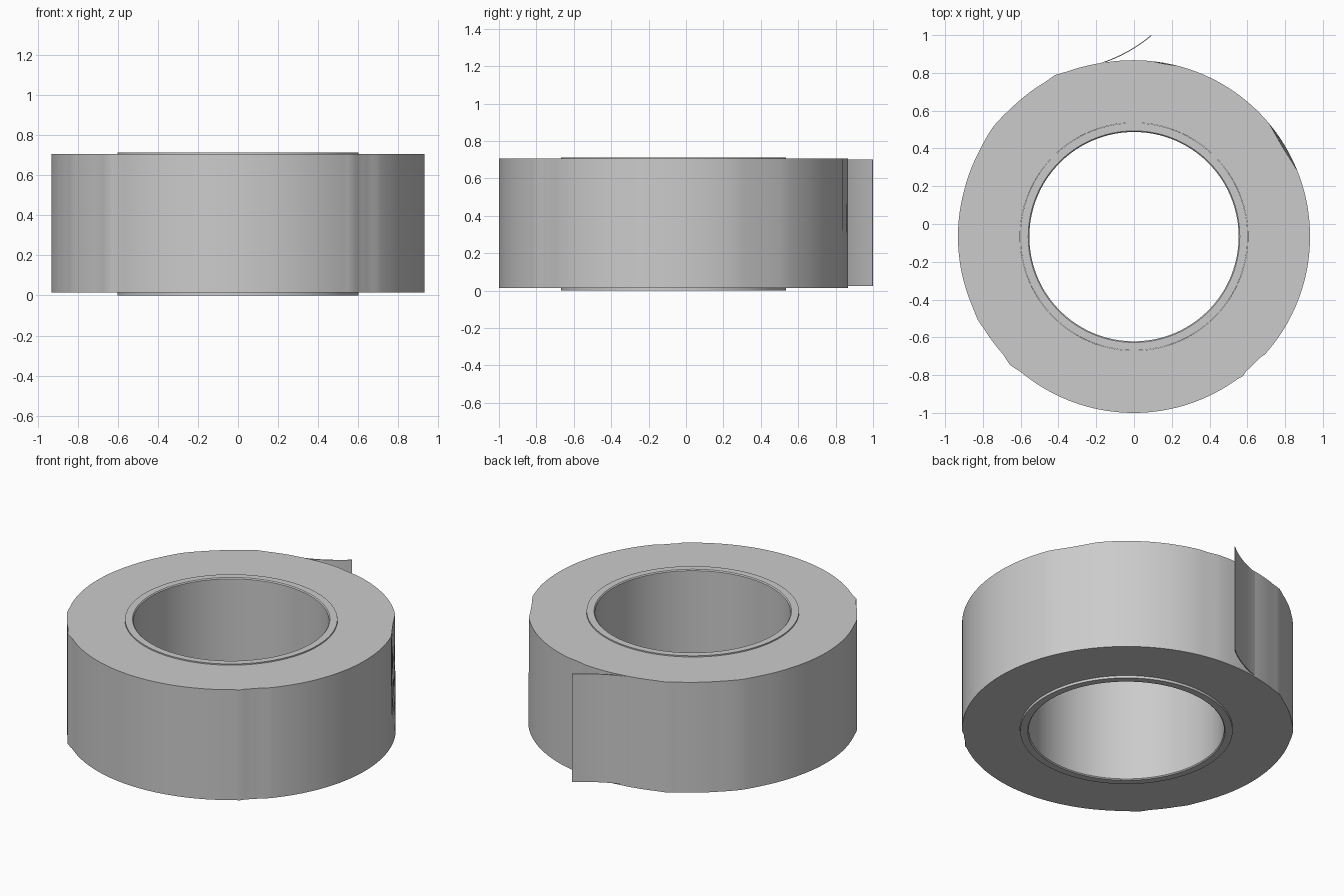
import bpy, bmesh, math

if "Cube" in bpy.data.objects:
    bpy.data.objects.remove(bpy.data.objects["Cube"])

CY = -0.067          # roll centre in y
N = 180              # segments around the roll


def loft_closed(name, rings):
    """Bridge closed rings of points in order, last ring back to the first."""
    bm = bmesh.new()
    loops = [[bm.verts.new(p) for p in ring] for ring in rings]
    for a, b in zip(loops, loops[1:] + loops[:1]):
        n = len(a)
        for i in range(n):
            j = (i + 1) % n
            bm.faces.new((a[i], a[j], b[j], b[i]))
    return finish(name, bm)


def finish(name, bm):
    bmesh.ops.recalc_face_normals(bm, faces=bm.faces)
    me = bpy.data.meshes.new(name)
    bm.to_mesh(me)
    bm.free()
    ob = bpy.data.objects.new(name, me)
    bpy.context.collection.objects.link(ob)
    bpy.ops.object.select_all(action='DESELECT')
    ob.select_set(True)
    bpy.context.view_layer.objects.active = ob
    bpy.ops.object.shade_smooth_by_angle(angle=math.radians(30))
    return ob


def ring(radius, z):
    """Ring of points; radius is a number or a function of degrees."""
    pts = []
    for i in range(N):
        d = 360 * i / N
        r = radius(d) if callable(radius) else radius
        a = math.radians(d)
        pts.append((r * math.cos(a), CY + r * math.sin(a), z))
    return pts


def interp(keys):
    def f(d):
        for (d0, r0), (d1, r1) in zip(keys, keys[1:]):
            if d0 <= d <= d1:
                return r0 + (r1 - r0) * (d - d0) / (d1 - d0)
        return keys[-1][1]
    return f


# Slightly wrinkled outer outline of the wound tape
outline = interp([(0, .932), (90, .934), (100, .935), (112, .943), (116, .952),
                  (120, .944), (134, .941), (142, .946), (150, .937),
                  (165, .932), (204, .932), (208, .937), (212, .932),
                  (222, .932), (226, .945), (230, .934), (270, .933),
                  (306, .932), (308, .937), (310, .927), (316, .925),
                  (318, .932), (360, .932)])


def outline_top(d):
    """Top edge is pressed in at two places."""
    r = outline(d)
    for start, end, depth in ((22, 40, .014), (76, 84, .005)):
        if start < d < end:
            r -= depth * math.sin(math.pi * (d - start) / (end - start))
    return r


# Wound tape
loft_closed("wound_tape", [ring(.603, .015), ring(outline, .015),
                           ring(outline_top, .706), ring(.603, .706)])

# Core ring with a softened inner lip
loft_closed("core_ring", [ring(.602, 0), ring(.602, .713), ring(.560, .713),
                          ring(.554, .707), ring(.554, .006), ring(.560, 0)])

# Loose tape end, a thin curved strip peeling away from the roll
p = [(-.20, .845), (-.10, .875), (0, .925), (.09, 1.0)]
path = []
for i in range(17):
    t = i / 16
    w = ((1 - t) ** 3, 3 * t * (1 - t) ** 2, 3 * t * t * (1 - t), t ** 3)
    path.append(tuple(sum(k * q[c] for k, q in zip(w, p)) for c in (0, 1)))
outer = path
inner = [(x + .003, y - .004) for x, y in path]
section = outer + inner[::-1]
bm = bmesh.new()
low = [bm.verts.new((x, y, .025)) for x, y in section]
high = [bm.verts.new((x, y, .702)) for x, y in section]
m = len(section)
for i in range(m):
    j = (i + 1) % m
    bm.faces.new((low[i], low[j], high[j], high[i]))
for i in range(len(path) - 1):
    for v in (low, high):
        bm.faces.new((v[i], v[i + 1], v[m - 2 - i], v[m - 1 - i]))
finish("loose_tape_end", bm)
